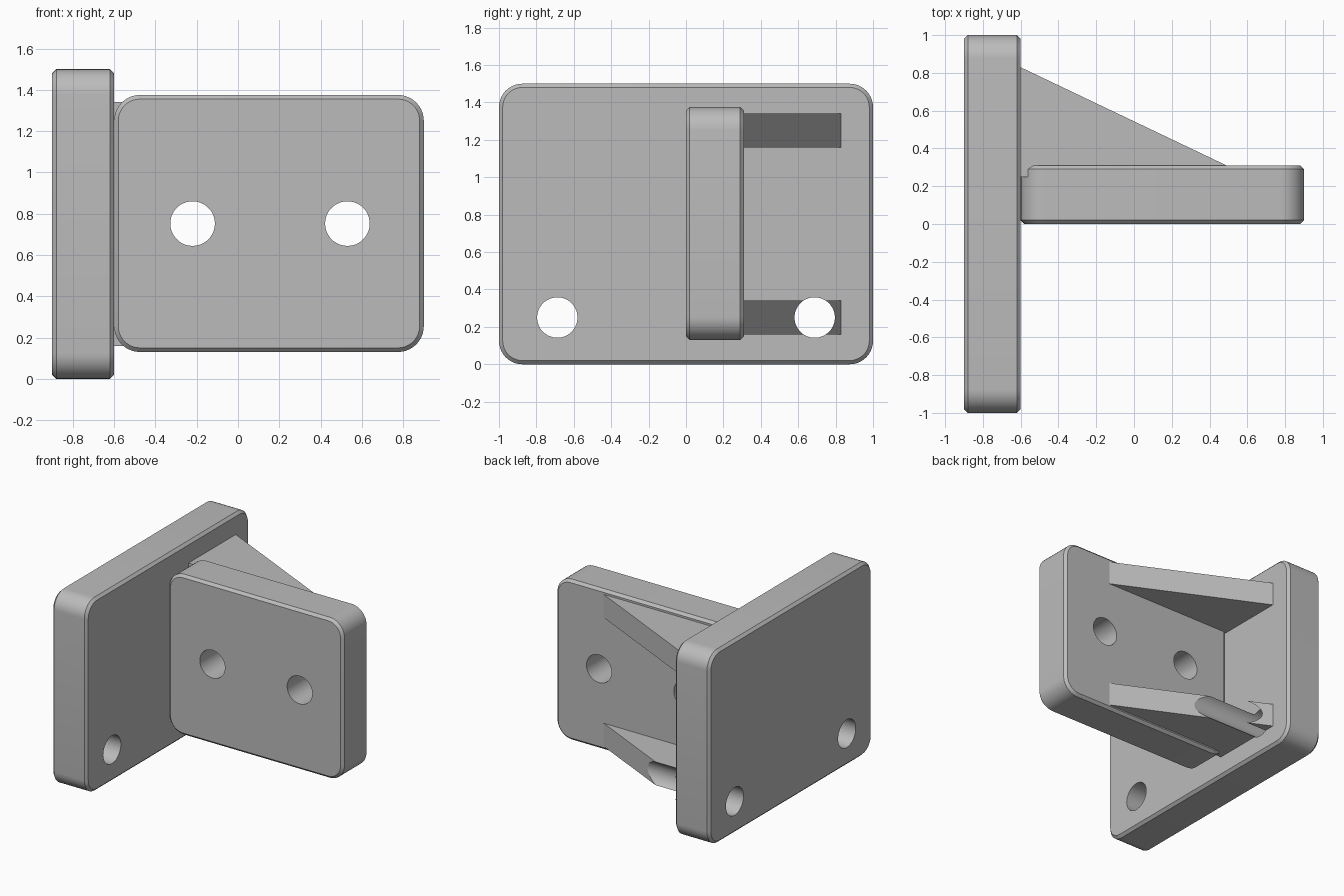
import bpy, bmesh, math
from mathutils import Matrix, Vector

cube = bpy.data.objects.get("Cube")
if cube:
    bpy.data.objects.remove(cube, do_unlink=True)

grey = bpy.data.materials.new("light grey")
grey.use_nodes = True
grey.diffuse_color = (0.5, 0.5, 0.5, 1)
grey.node_tree.nodes["Principled BSDF"].inputs["Base Color"].default_value = (0.5, 0.5, 0.5, 1)


def add_object(name, bm):
    bmesh.ops.recalc_face_normals(bm, faces=bm.faces)
    mesh = bpy.data.meshes.new(name)
    bm.to_mesh(mesh)
    bm.free()
    mesh.materials.append(grey)
    obj = bpy.data.objects.new(name, mesh)
    bpy.context.collection.objects.link(obj)
    return obj


def plate(name, low, high, axis, radius=0.125, chamfer=0.02):
    """Slab with rounded corners about one axis and chamfered rims."""
    low, high = Vector(low), Vector(high)
    bm = bmesh.new()
    bmesh.ops.create_cube(bm, size=1)
    bmesh.ops.scale(bm, vec=high - low, verts=bm.verts)
    bmesh.ops.translate(bm, vec=(low + high) / 2, verts=bm.verts)
    corners = [e for e in bm.edges
               if abs((e.verts[0].co - e.verts[1].co)[axis]) > 0.01]
    bmesh.ops.bevel(bm, geom=corners, offset=radius, segments=10,
                    profile=0.5, affect='EDGES')
    rims = [e for e in bm.edges
            if abs((e.verts[0].co - e.verts[1].co)[axis]) < 0.001]
    bmesh.ops.bevel(bm, geom=rims, offset=chamfer, segments=1, affect='EDGES')
    return add_object(name, bm)


def gusset(name, bottom, height=0.18):
    """Triangular rib bracing the two plates."""
    bm = bmesh.new()
    outline = [(-0.605, 0.25), (0.616, 0.25), (-0.605, 0.832)]
    face = bm.faces.new([bm.verts.new((x, y, bottom)) for x, y in outline])
    top = bmesh.ops.extrude_face_region(bm, geom=[face])["geom"]
    bmesh.ops.translate(bm, vec=(0, 0, height),
                        verts=[v for v in top if isinstance(v, bmesh.types.BMVert)])
    return add_object(name, bm)


def drill(obj, centre, turn, radius=0.108):
    """Cut a round hole, then discard the cutter."""
    bm = bmesh.new()
    bmesh.ops.create_cone(bm, cap_ends=True, segments=48, radius1=radius,
                          radius2=radius, depth=3,
                          matrix=Matrix.Translation(centre) @ Matrix.Rotation(math.pi / 2, 4, turn))
    cutter = add_object("hole_cutter", bm)
    cutter.hide_render = True
    mod = obj.modifiers.new("hole", 'BOOLEAN')
    mod.operation = 'DIFFERENCE'
    mod.solver = 'EXACT'
    mod.object = cutter
    bpy.context.view_layer.objects.active = obj
    bpy.ops.object.modifier_apply(modifier=mod.name)
    bpy.data.objects.remove(cutter, do_unlink=True)


# Plates
side_plate = plate("side_plate", (-0.9, -1, 0), (-0.6, 1, 1.5), 0)
front_plate = plate("front_plate", (-0.6, 0, 0.13), (0.9, 0.31, 1.375), 1)

# Ribs behind the front plate
lower_gusset = gusset("lower_gusset", 0.16)
upper_gusset = gusset("upper_gusset", 1.16)

# Bolt holes; one also runs through the lower rib
for y in (-0.688, 0.688):
    drill(side_plate, (0, y, 0.25), 'Y')
drill(lower_gusset, (0, 0.688, 0.25), 'Y')
for x in (-0.22, 0.53):
    drill(front_plate, (x, 0, 0.752), 'X')

# Smooth the rounded corners and holes, keep chamfers crisp
bpy.ops.object.select_all(action='DESELECT')
for obj in (side_plate, front_plate, lower_gusset, upper_gusset):
    obj.select_set(True)
bpy.context.view_layer.objects.active = side_plate
bpy.ops.object.shade_smooth_by_angle(angle=math.radians(25))
